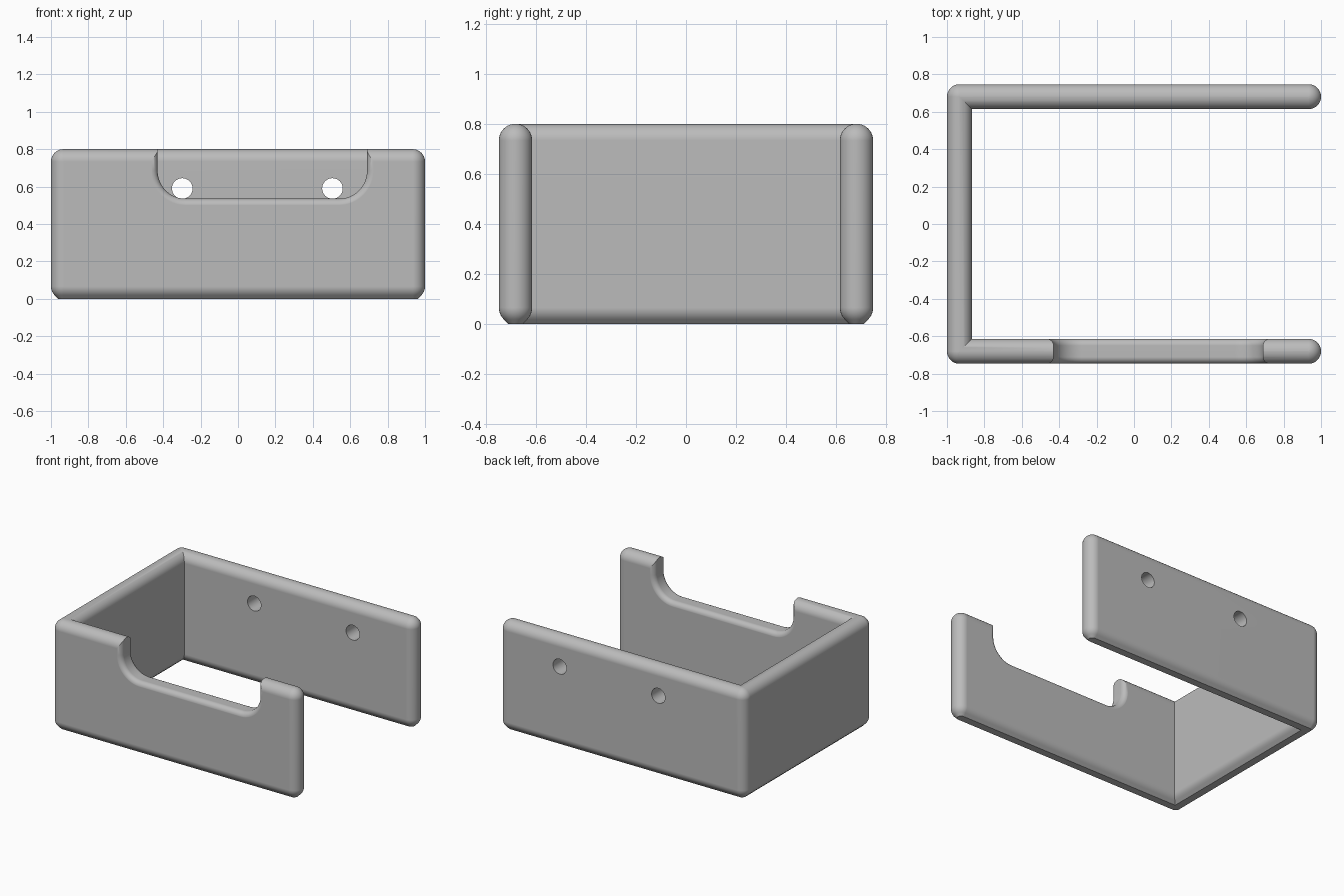
import bpy, bmesh
from math import sin, cos, pi, sqrt, radians

default = bpy.data.objects.get("Cube")
if default:
    bpy.data.objects.remove(default)

R = 0.0665                    # half the wall thickness
X, Y, TOP = 1 - R, 0.747 - R, 0.8

grey = bpy.data.materials.new("plain grey")
grey.use_nodes = True
grey.diffuse_color = (0.5, 0.5, 0.5, 1)
grey.node_tree.nodes["Principled BSDF"].inputs["Base Color"].default_value = (0.5, 0.5, 0.5, 1)


def loft(name, rings):
    """Skin matching closed rings, capping the first and last."""
    bm = bmesh.new()
    loops = [[bm.verts.new(p) for p in ring] for ring in rings]
    for a, b in zip(loops, loops[1:]):
        for i in range(len(a)):
            j = (i + 1) % len(a)
            bm.faces.new((a[i], a[j], b[j], b[i]))
    bm.faces.new(loops[0])
    bm.faces.new(loops[-1])
    bmesh.ops.remove_doubles(bm, verts=bm.verts, dist=1e-5)
    bmesh.ops.dissolve_degenerate(bm, edges=bm.edges, dist=1e-6)
    # drop doubled faces left where a ring has collapsed to a line
    flat = [f for f in bm.faces if f.calc_area() < 1e-8]
    bmesh.ops.delete(bm, geom=flat, context='FACES_ONLY')
    bmesh.ops.recalc_face_normals(bm, faces=bm.faces)
    mesh = bpy.data.meshes.new(name)
    bm.to_mesh(mesh)
    bm.free()
    obj = bpy.data.objects.new(name, mesh)
    bpy.context.collection.objects.link(obj)
    mesh.materials.append(grey)
    return obj


def arc(cx, cy, r, start, end, n):
    steps = [radians(start + (end - start) * i / n) for i in range(n + 1)]
    return [(cx + r * cos(a), cy + r * sin(a)) for a in steps]


def wall_outline(d, z):
    """U-shaped wall outline at distance d from its centre line."""
    pts = arc(X, Y, d, -90, 90, 16) + arc(-X, Y, d, 90, 180, 8)
    pts += arc(-X, -Y, d, 180, 270, 8) + arc(X, -Y, d, -90, 90, 16)
    pts += [(-X + d, -Y + d), (-X + d, Y - d)]
    return [(x, y, z) for x, y in pts]


# Walls: flat foot, 45 degree underside, round flanks and full round top
section = [(R * (sqrt(2) - 1), 0)]
section += arc(0, R, R, -45, 0, 5) + arc(0, TOP - R, R, 0, 90, 10)
section[-1] = (0.0005, TOP)
walls = loft("bracket_walls", [wall_outline(d, z) for d, z in section])


def notch_outline(y, e):
    """Open-topped notch with round lower corners, widened by e."""
    left, right, low, r = -0.43, 0.69, 0.535, 0.15
    pts = arc(left + r, low + r, r + e, 180, 270, 12)
    pts += arc(right - r, low + r, r + e, 270, 360, 12)
    pts += [(right + e, 1), (left - e, 1)]
    return [(x, y, z) for x, z in pts]


# Notch cutter, flaring at both faces so the rim comes out rounded
fillet = 0.036
flare = [(R - fillet + fillet * sin(a), fillet * (1 - cos(a)))
         for a in (pi / 2 * i / 8 for i in range(9))]
flare[-1] = (R + 0.0003, fillet)
flare.append((0.1, fillet))
rings = [notch_outline(-Y - t, e) for t, e in reversed(flare)]
rings += [notch_outline(-Y + t, e) for t, e in flare]
cutters = [loft("notch_cutter", rings)]

# Screw holes through the back wall
for side, x in (("right", -0.298), ("left", 0.505)):
    circle = arc(x, 0.59, 0.055, 0, 348.75, 31)
    cutters.append(loft(side + "_hole_cutter",
                        [[(px, y, pz) for px, pz in circle] for y in (Y - 0.1, Y + 0.1)]))

bpy.ops.object.select_all(action='DESELECT')
bpy.context.view_layer.objects.active = walls
walls.select_set(True)
for cutter in cutters:
    mod = walls.modifiers.new(cutter.name, 'BOOLEAN')
    mod.operation, mod.solver, mod.object = 'DIFFERENCE', 'EXACT', cutter
    bpy.ops.object.modifier_apply(modifier=mod.name)
for cutter in cutters:
    bpy.data.objects.remove(cutter)

# Smooth rounds beside clean flat faces
bpy.ops.object.shade_smooth_by_angle(angle=radians(30))
weighted = walls.modifiers.new("clean_shading", 'WEIGHTED_NORMAL')
weighted.keep_sharp = True
